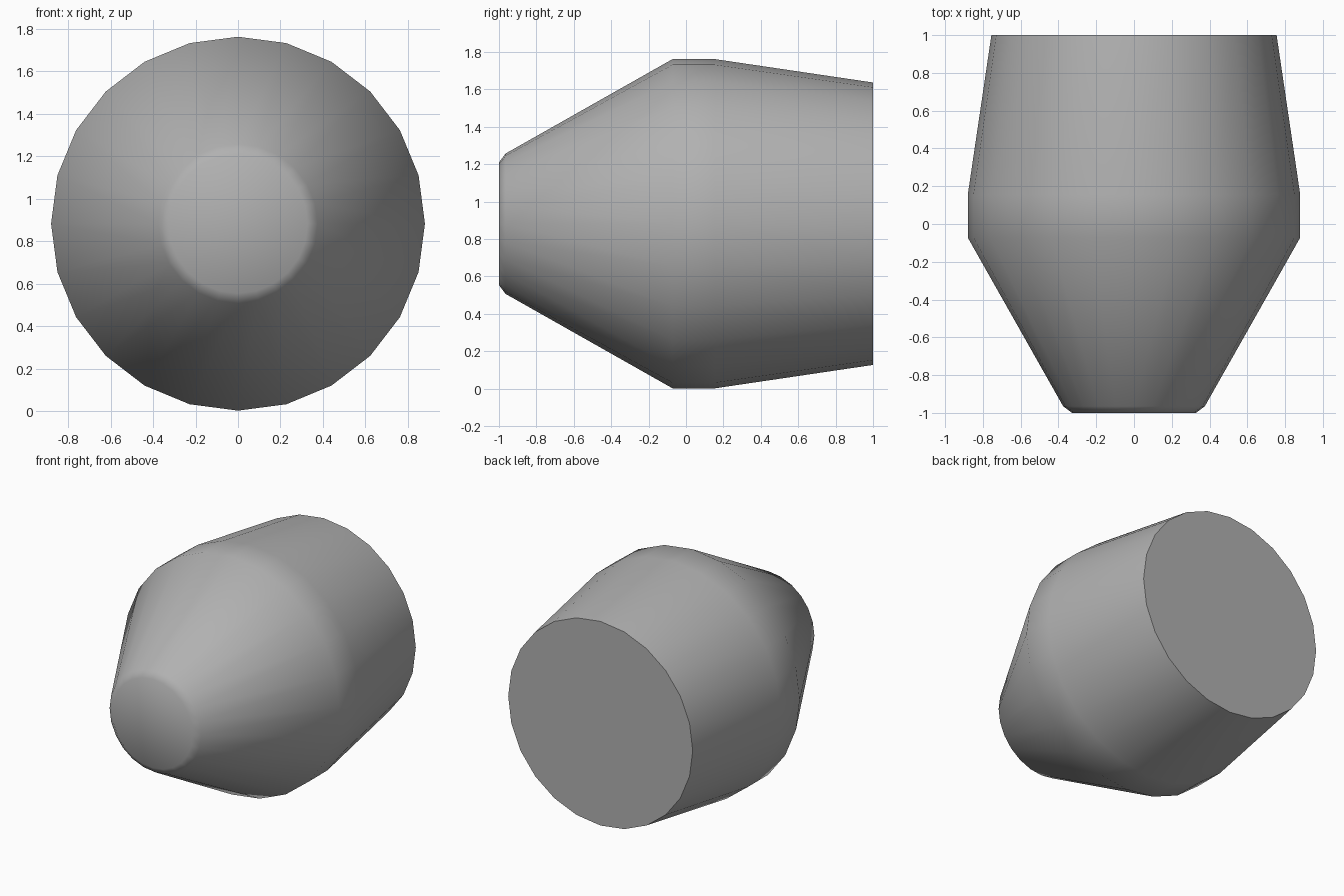
import bpy, bmesh, math
from mathutils import Vector

if "Cube" in bpy.data.objects:
    bpy.data.objects.remove(bpy.data.objects["Cube"])

SIDES = 24
CENTRE_Z = 0.882
# (y, radius) from the narrow chamfered front to the wide back
PROFILE = [(-1.0, 0.328), (-0.965, 0.375), (-0.072, 0.88), (0.155, 0.88), (1.0, 0.755)]

bm = bmesh.new()

# Rings of the turned body
rings = []
for y, r in PROFILE:
    angles = [2 * math.pi * i / SIDES for i in range(SIDES)]
    rings.append([bm.verts.new(Vector((r * math.sin(a), y, CENTRE_Z + r * math.cos(a))))
                  for a in angles])

# Side walls
for a, b in zip(rings, rings[1:]):
    for i in range(SIDES):
        j = (i + 1) % SIDES
        bm.faces.new((a[i], a[j], b[j], b[i]))

# Front and back caps
bm.faces.new(rings[0])
bm.faces.new(rings[-1])
bmesh.ops.recalc_face_normals(bm, faces=bm.faces)

# Smooth everywhere except the sharp rim of the back cap
for f in bm.faces:
    f.smooth = True
for e in bm.edges:
    e.smooth = e.calc_face_angle(0) < math.radians(60)

mesh = bpy.data.meshes.new("tapered_barrel")
bm.to_mesh(mesh)
bm.free()
body = bpy.data.objects.new("tapered_barrel", mesh)
bpy.context.collection.objects.link(body)

# Darker grey finish
grey = bpy.data.materials.new("dark_grey")
grey.diffuse_color = (0.44, 0.44, 0.44, 1)
grey.use_nodes = True
grey.node_tree.nodes["Principled BSDF"].inputs["Base Color"].default_value = grey.diffuse_color
mesh.materials.append(grey)
